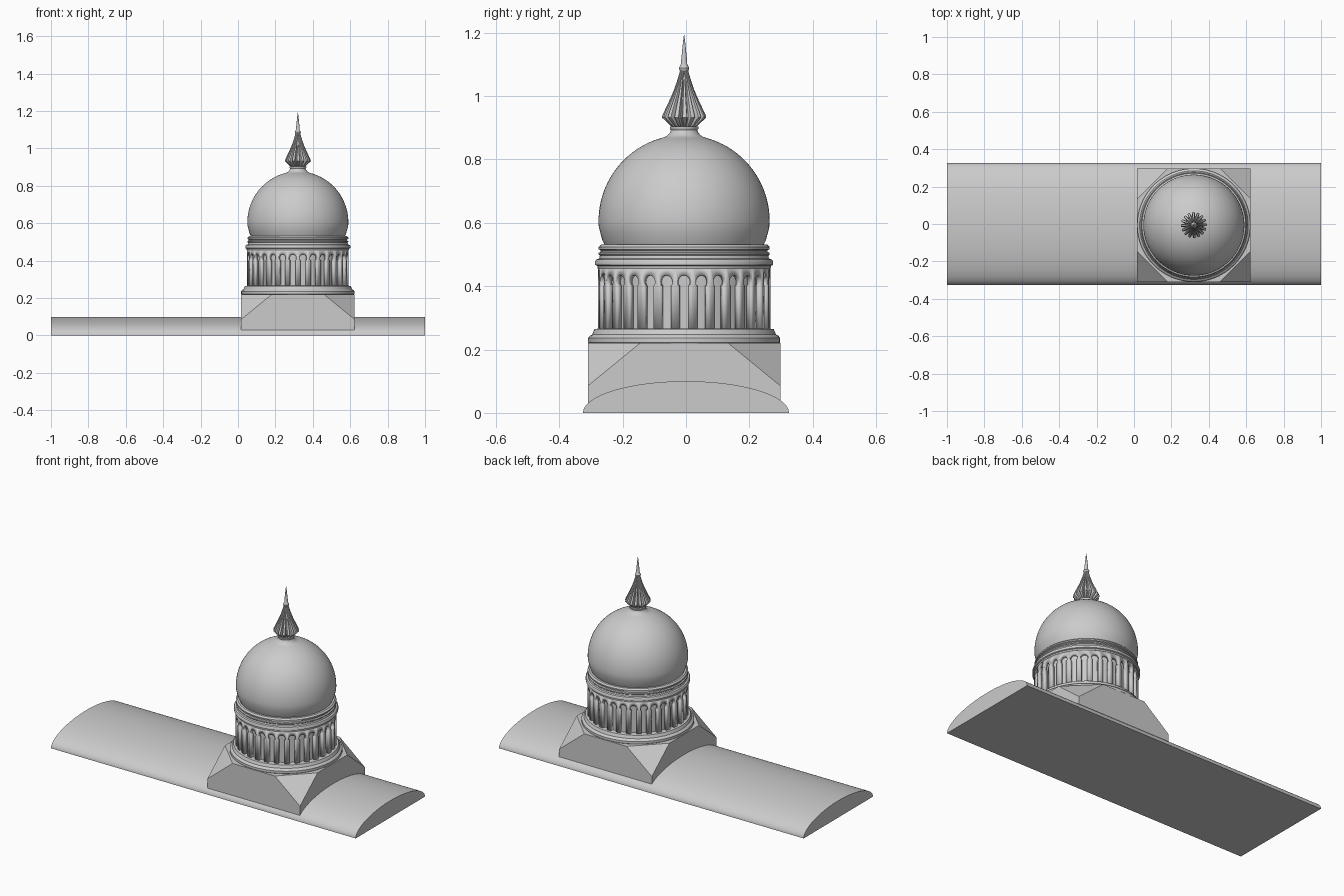
import bpy, bmesh, math
from mathutils import Vector

if "Cube" in bpy.data.objects:
    bpy.data.objects.remove(bpy.data.objects["Cube"], do_unlink=True)

CX, CY = 0.32, -0.006     # axis of the dome
BAYS = 30

stone = bpy.data.materials.new("pale grey stone")
stone.use_nodes = True
colour = (0.6, 0.6, 0.6, 1)
stone.diffuse_color = colour
stone.node_tree.nodes["Principled BSDF"].inputs["Base Color"].default_value = colour


def finish(name, bm, at=(CX, CY, 0), smooth=35):
    bmesh.ops.remove_doubles(bm, verts=bm.verts, dist=1e-5)
    bmesh.ops.recalc_face_normals(bm, faces=bm.faces)
    mesh = bpy.data.meshes.new(name)
    bm.to_mesh(mesh)
    bm.free()
    mesh.materials.append(stone)
    obj = bpy.data.objects.new(name, mesh)
    obj.location = at
    bpy.context.collection.objects.link(obj)
    if smooth:
        bpy.ops.object.select_all(action="DESELECT")
        obj.select_set(True)
        bpy.context.view_layer.objects.active = obj
        bpy.ops.object.shade_smooth_by_angle(angle=math.radians(smooth))
    return obj


def lathe(name, profile, steps=96, scale=lambda i: 1, smooth=35):
    """Turn (radius, height) points about the axis; scale shapes each spoke."""
    bm = bmesh.new()
    rings = []
    for r, z in profile:
        ring = []
        for i in range(steps):
            a, s = math.tau * i / steps, r * scale(i)
            ring.append(bm.verts.new((s * math.cos(a), s * math.sin(a), z)))
        rings.append(ring)
    for low, high in zip(rings, rings[1:]):
        for i in range(steps):
            j = (i + 1) % steps
            bm.faces.new((low[i], low[j], high[j], high[i]))
    bm.faces.new(rings[0])
    bm.faces.new(rings[-1])
    return finish(name, bm, smooth=smooth)


# Long vaulted roof with flat ends and underside
bm = bmesh.new()
arc = [math.pi * i / 64 for i in range(65)]
end = bm.faces.new([bm.verts.new((-1, 0.325 * math.cos(a), 0.1 * math.sin(a))) for a in arc])
out = bmesh.ops.extrude_face_region(bm, geom=[end])
bmesh.ops.translate(bm, vec=(2, 0, 0), verts=[v for v in out["geom"] if isinstance(v, bmesh.types.BMVert)])
finish("vaulted_roof", bm, at=(0, 0, 0))

# Square plinth with its four upper corners sliced off
bm = bmesh.new()
bmesh.ops.create_cube(bm, size=1)
bmesh.ops.scale(bm, vec=(0.608, 0.608, 0.2), verts=bm.verts)
bmesh.ops.translate(bm, vec=(0, 0, 0.12), verts=bm.verts)
H = 0.304
for sx in (-1, 1):
    for sy in (-1, 1):
        corner = Vector((sx * H, sy * H, 0.085))
        a = Vector((sx * (H - 0.165), sy * H, 0.22))
        b = Vector((sx * H, sy * (H - 0.165), 0.22))
        n = (a - corner).cross(b - corner)
        if n.z < 0:
            n.negate()
        cut = bmesh.ops.bisect_plane(bm, geom=bm.verts[:] + bm.edges[:] + bm.faces[:],
                                     plane_co=corner, plane_no=n, clear_outer=True)
        edges = [e for e in cut["geom_cut"] if isinstance(e, bmesh.types.BMEdge)]
        bmesh.ops.holes_fill(bm, edges=edges)
finish("plinth", bm, smooth=0)

# Stepped moulding under the drum
lathe("drum_base", [(0.29, 0.21), (0.303, 0.222), (0.303, 0.236), (0.298, 0.243), (0.290, 0.247),
                    (0.287, 0.255), (0.283, 0.264), (0.272, 0.266)])

# Recessed wall of the drum
lathe("drum_wall", [(0.254, 0.25), (0.254, 0.47)])

# Arcade: one arched opening per bay, wrapped around the drum
R, HALF, TOP, SPRING = 0.272, math.pi / BAYS, 0.46, 0.413
opening = [(-0.015, 0.264), (-0.015, 0.402), (-0.019, 0.404)]
opening += [(-0.020 * math.cos(math.pi * i / 12), SPRING + 0.021 * math.sin(math.pi * i / 12)) for i in range(13)]
opening += [(-u, z) for u, z in reversed(opening[:3])]
bm = bmesh.new()


def wrap(angle, z):
    return bm.verts.new((R * math.cos(angle), R * math.sin(angle), z))


for bay in range(BAYS):
    mid = math.tau * bay / BAYS
    inner, outer = [], []
    for k, (u, z) in enumerate(opening):
        inner.append(wrap(mid + u / R, z))
        t = (k - 3) / 12
        if k < 3 or k > 15:
            outer.append(wrap(mid + math.copysign(HALF, u), z))
        else:
            outer.append(wrap(mid + HALF * (2 * t - 1), TOP))
    for k in range(len(opening) - 1):
        bm.faces.new((inner[k], inner[k + 1], outer[k + 1], outer[k]))
arcade = finish("arcade", bm, smooth=30)
thick = arcade.modifiers.new("thickness", "SOLIDIFY")
thick.thickness = 0.019
# Thickness always goes towards the axis
face = arcade.data.polygons[0]
thick.offset = -1 if face.normal.dot(Vector((face.center.x, face.center.y, 0))) > 0 else 1

# Cornice rings above the arcade
lathe("cornice", [(0.25, 0.454), (0.273, 0.456), (0.274, 0.464), (0.281, 0.467), (0.281, 0.478),
                  (0.277, 0.484), (0.268, 0.487), (0.266, 0.496), (0.270, 0.500), (0.270, 0.505),
                  (0.263, 0.508), (0.263, 0.513), (0.270, 0.516), (0.270, 0.523), (0.262, 0.531),
                  (0.24, 0.533)])

# Bulbous dome with a flared neck
dome = [(0.250, 0.528), (0.258, 0.545), (0.265, 0.57), (0.2695, 0.59)]
dome += [(0.27 * math.cos(a), 0.605 + 0.272 * math.sin(a)) for a in (math.radians(3 * i) for i in range(26))]
dome += [(0.060, 0.871), (0.052, 0.876), (0.045, 0.884), (0.042, 0.892), (0.045, 0.897), (0.045, 0.903), (0.03, 0.905)]
lathe("dome", dome)

# Ribbed finial: raised ribs alternate with deep grooves
lathe("finial_ribs", [(0.036, 0.902), (0.044, 0.907), (0.057, 0.920), (0.070, 0.932), (0.068, 0.940),
                      (0.060, 0.957), (0.050, 0.978), (0.040, 1.000), (0.031, 1.022), (0.023, 1.045),
                      (0.017, 1.065), (0.013, 1.08)],
      steps=96, scale=lambda i: (1, 1, 0.97, 0.72, 0.72, 0.97)[i % 6], smooth=30)

# Collar and needle
lathe("finial_needle", [(0.010, 1.075), (0.015, 1.082), (0.016, 1.088), (0.013, 1.094), (0.010, 1.100),
                        (0.009, 1.115), (0.006, 1.145), (0.003, 1.175), (0.0006, 1.192)], steps=24)
